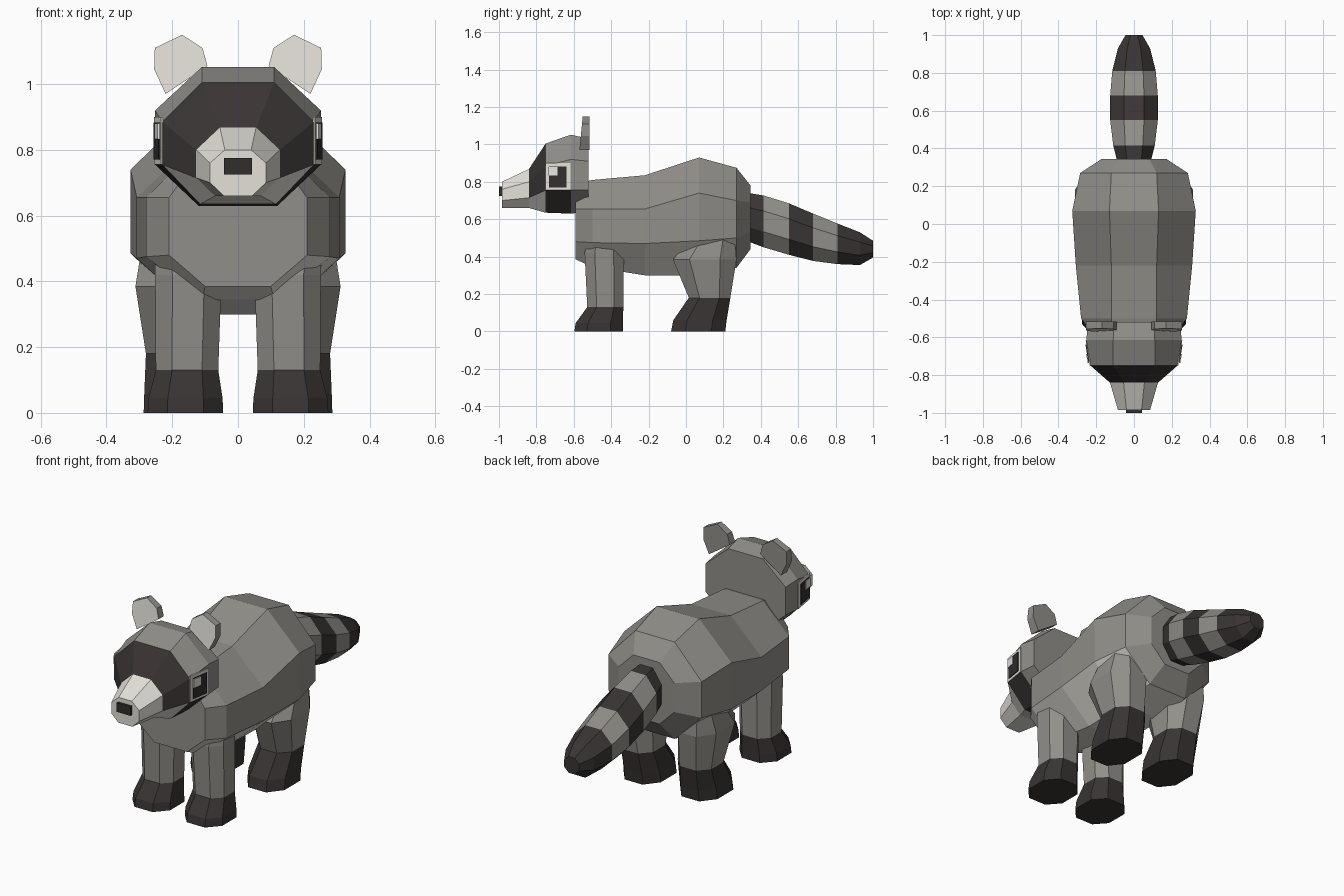
import bpy, bmesh

if "Cube" in bpy.data.objects:
    bpy.data.objects.remove(bpy.data.objects["Cube"])


def material(name, rgb):
    m = bpy.data.materials.new(name)
    m.diffuse_color = (*rgb, 1)
    m.use_nodes = True
    m.node_tree.nodes["Principled BSDF"].inputs["Base Color"].default_value = m.diffuse_color
    return m


FUR, DARK, LIGHT, NOSE, SHINE = range(5)
MATS = [material("grey_fur", (0.285, 0.275, 0.252)),
        material("dark_fur", (0.042, 0.034, 0.034)),
        material("cream_fur", (0.77, 0.75, 0.69)),
        material("nose_black", (0.032, 0.027, 0.027)),
        material("eye_shine", (0.80, 0.79, 0.77))]


def loft(name, rings, colour=lambda ring, seg: FUR, cap=(FUR, FUR)):
    """Skin equal-sized rings of points; colour(ring, segment) picks the material."""
    bm = bmesh.new()
    rows = [[bm.verts.new(p) for p in ring] for ring in rings]
    n = len(rows[0])
    for i in range(len(rows) - 1):
        for j in range(n):
            k = (j + 1) % n
            f = bm.faces.new((rows[i][j], rows[i][k], rows[i + 1][k], rows[i + 1][j]))
            f.material_index = colour(i, j)
    for row, c in zip((rows[0], rows[-1]), cap):
        bm.faces.new(row).material_index = c
    bmesh.ops.recalc_face_normals(bm, faces=bm.faces)
    me = bpy.data.meshes.new(name)
    bm.to_mesh(me)
    bm.free()
    for m in MATS:
        me.materials.append(m)
    ob = bpy.data.objects.new(name, me)
    bpy.context.collection.objects.link(ob)
    return ob


def section(y, w, a, top, zu, zl, bot, b):
    """Symmetric octagon across the body at depth y."""
    half = [(a, top), (w, zu), (w, zl), (b, bot)]
    return [(x, y, z) for x, z in half] + [(-x, y, z) for x, z in reversed(half)]


def leg_ring(z, y0, y1, x0, x1, side):
    """Horizontal octagon with cut corners."""
    cx, cy = (x1 - x0) * 0.26, (y1 - y0) * 0.26
    pts = [(x0 + cx, y0), (x1 - cx, y0), (x1, y0 + cy), (x1, y1 - cy),
           (x1 - cx, y1), (x0 + cx, y1), (x0, y1 - cy), (x0, y0 + cy)]
    return [(side * x, y, z) for x, y in pts]


# Body with a pale belly
loft("body", [section(*s) for s in (
    (-0.59, 0.21, 0.11, 0.79, 0.655, 0.48, 0.385, 0.10),
    (-0.50, 0.28, 0.12, 0.81, 0.655, 0.475, 0.345, 0.11),
    (-0.22, 0.308, 0.12, 0.835, 0.655, 0.47, 0.30, 0.12),
    (0.07, 0.327, 0.13, 0.93, 0.74, 0.485, 0.30, 0.13),
    (0.27, 0.285, 0.12, 0.875, 0.70, 0.50, 0.34, 0.12),
    (0.345, 0.17, 0.08, 0.78, 0.69, 0.53, 0.44, 0.08))],
    lambda r, s: LIGHT if s in (2, 3, 4) and r < 4 else FUR)


# Head with mask, pale jaw and muzzle
def head_colour(ring, seg):
    low = seg in (2, 3, 4)
    if ring == 1:
        return DARK if low else FUR
    if ring == 2:
        return LIGHT if low else DARK
    return LIGHT if ring == 3 else FUR


loft("head", [section(*s) for s in (
    (-0.52, 0.245, 0.105, 1.03, 0.91, 0.755, 0.64, 0.115),
    (-0.615, 0.252, 0.11, 1.052, 0.92, 0.755, 0.63, 0.12),
    (-0.75, 0.23, 0.11, 1.005, 0.885, 0.755, 0.635, 0.115),
    (-0.84, 0.127, 0.055, 0.868, 0.80, 0.715, 0.66, 0.07),
    (-0.985, 0.085, 0.04, 0.80, 0.76, 0.70, 0.66, 0.043))],
    head_colour, (FUR, LIGHT))

# Nose
loft("nose", [[(x, y, z) for x, z in ((-0.042, 0.725), (0.042, 0.725), (0.042, 0.775), (-0.042, 0.775))]
              for y in (-0.98, -1.0)], lambda r, s: NOSE, (NOSE, NOSE))

# Tail with alternating bands
tail = []
for y, top, bot, w in ((0.335, 0.74, 0.48, 0.09), (0.415, 0.727, 0.45, 0.11),
                       (0.55, 0.685, 0.41, 0.126), (0.68, 0.63, 0.377, 0.126),
                       (0.81, 0.577, 0.36, 0.115), (0.93, 0.53, 0.355, 0.085),
                       (1.0, 0.485, 0.395, 0.045)):
    h = top - bot
    tail.append(section(y, w, w * 0.42, top, top - h * 0.3, bot + h * 0.3, bot, w * 0.42))
loft("tail", tail, lambda r, s: FUR if r in (1, 3) else DARK, (DARK, DARK))

FRONT = ((0, -0.597, -0.337, 0.045, 0.275), (0.045, -0.59, -0.337, 0.047, 0.272),
         (0.13, -0.528, -0.335, 0.06, 0.25), (0.42, -0.542, -0.332, 0.05, 0.252),
         (0.475, -0.53, -0.34, 0.07, 0.252))
REAR = ((0, -0.08, 0.21, 0.06, 0.287), (0.06, -0.068, 0.217, 0.06, 0.285),
        (0.18, 0.015, 0.237, 0.075, 0.28), (0.385, -0.07, 0.27, 0.08, 0.312),
        (0.49, 0.02, 0.26, 0.12, 0.295))
EAR = ((0.255, 1.045), (0.253, 1.11), (0.17, 1.15), (0.108, 1.11), (0.093, 1.055), (0.22, 0.97))
# Eye layers: y range, z range, outward offset, colour
EYE = (("eye_patch", -0.75, -0.617, 0.755, 0.90, 0.004, LIGHT),
       ("pupil", -0.733, -0.638, 0.77, 0.883, 0.009, NOSE),
       ("eye_glint", -0.735, -0.687, 0.833, 0.88, 0.013, SHINE))

for side, tag in ((1, "right"), (-1, "left")):
    # Legs with dark feet
    for name, rows in (("front_leg", FRONT), ("rear_leg", REAR)):
        loft(f"{name}_{tag}", [leg_ring(*r, side) for r in rows],
             lambda r, s: DARK if r < 2 else FUR, (DARK, FUR))
    # Ears with pale fronts, leaning slightly back
    front = [(side * x, -0.57 + (z - 0.97) * 0.1, z) for x, z in EAR]
    back = [(side * x, -0.515, z) for x, z in EAR]
    loft(f"ear_{tag}", [front, back], cap=(LIGHT, FUR))
    # Eyes as thin stacked plates following the cheek
    for name, y0, y1, z0, z1, out, c in EYE:
        layers = [[(side * (0.23 + (y + 0.75) * 0.163 + d), y, z)
                   for y, z in ((y0, z0), (y1, z0), (y1, z1), (y0, z1))]
                  for d in (out - 0.006, out)]
        loft(f"{name}_{tag}", layers, lambda r, s, c=c: c, (c, c))
